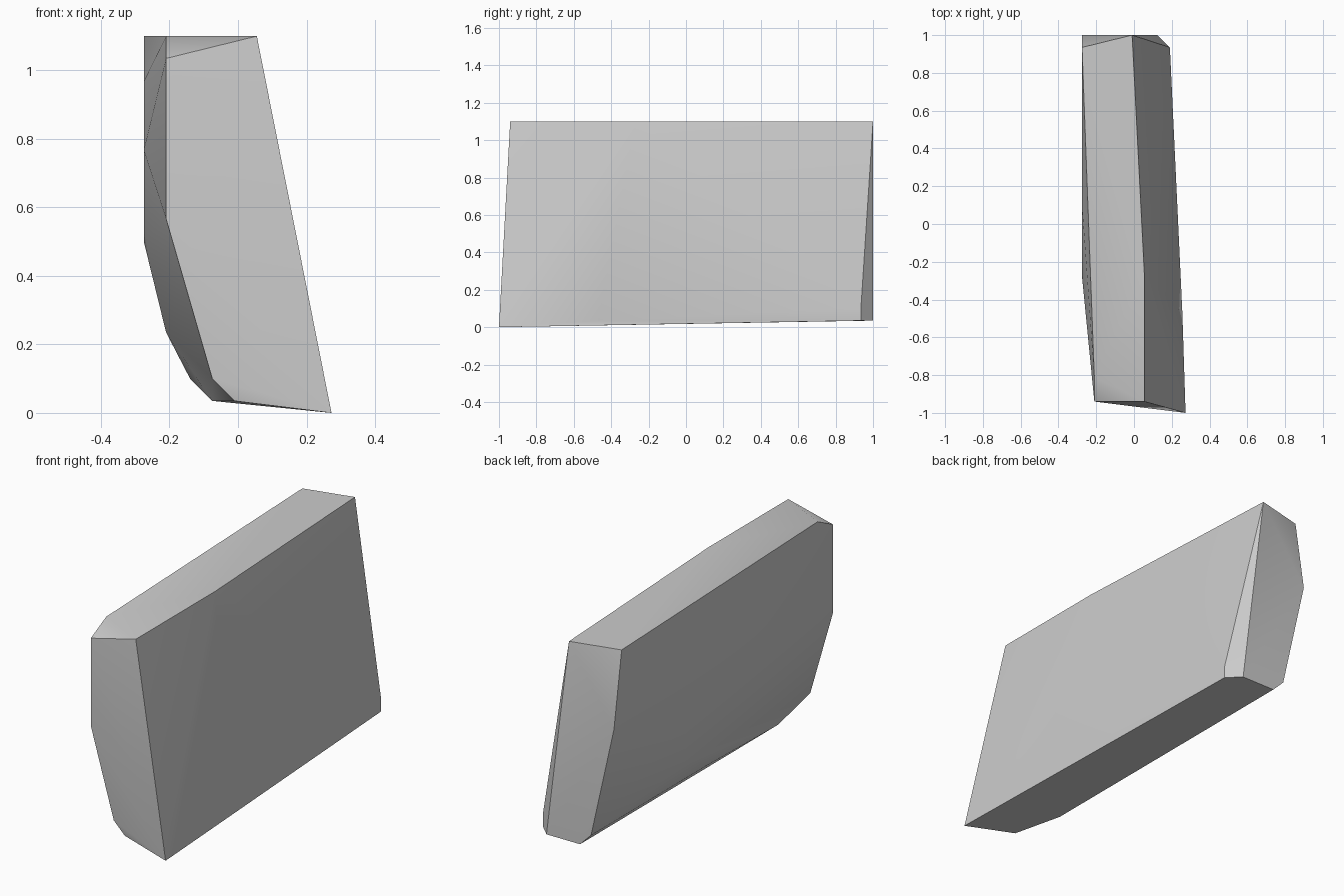
import bpy
import bmesh
import math

cube = bpy.data.objects.get("Cube")
if cube:
    bpy.data.objects.remove(cube, do_unlink=True)

# Plain grey stone
grey = bpy.data.materials.new("plain_grey")
grey.use_nodes = True
colour = (0.6, 0.6, 0.6, 1)
grey.diffuse_color = colour
grey.node_tree.nodes["Principled BSDF"].inputs["Base Color"].default_value = colour

# Corner points of the faceted slab, grouped by the region they bound
front_end = [(-.21, -.94, 1.035), (.055, -.94, 1.1), (.273, -1, 0),
             (-.01, -.94, .035), (-.075, -.94, .1), (-.21, -.94, .567)]
back_end = [(-.01, 1, 1.1), (-.275, .935, 1.1), (-.275, 1, .7), (-.14, 1, .1),
            (-.075, 1, .035), (.123, 1, .035), (.19, .935, .035), (.19, .935, .1)]
top_rim = [(-.21, -.81, 1.1), (.055, -.27, 1.1)]
bulging_side = [(-.275, -.28, .767), (-.275, .1, .967), (-.275, .4, .5),
                (-.21, .3, .235), (-.14, 0, .1)]
lower_rim = [(-.075, -.67, .035), (.256, -.47, .035)]

# Wrap the corners in a convex shell
bm = bmesh.new()
for point in front_end + back_end + top_rim + bulging_side + lower_rim:
    bm.verts.new(point)
hull = bmesh.ops.convex_hull(bm, input=bm.verts[:])
loose = [v for v in bm.verts if not v.link_faces]
bmesh.ops.delete(bm, geom=loose, context='VERTS')
bmesh.ops.dissolve_limit(bm, angle_limit=math.radians(.5),
                         verts=bm.verts[:], edges=bm.edges[:])
bmesh.ops.recalc_face_normals(bm, faces=bm.faces[:])

mesh = bpy.data.meshes.new("slab")
bm.to_mesh(mesh)
bm.free()
mesh.materials.append(grey)
slab = bpy.data.objects.new("faceted_slab", mesh)
bpy.context.collection.objects.link(slab)

# Soften shallow facets and keep the main edges crisp
bpy.ops.object.select_all(action='DESELECT')
slab.select_set(True)
bpy.context.view_layer.objects.active = slab
bpy.ops.object.shade_smooth_by_angle(angle=math.radians(30))
